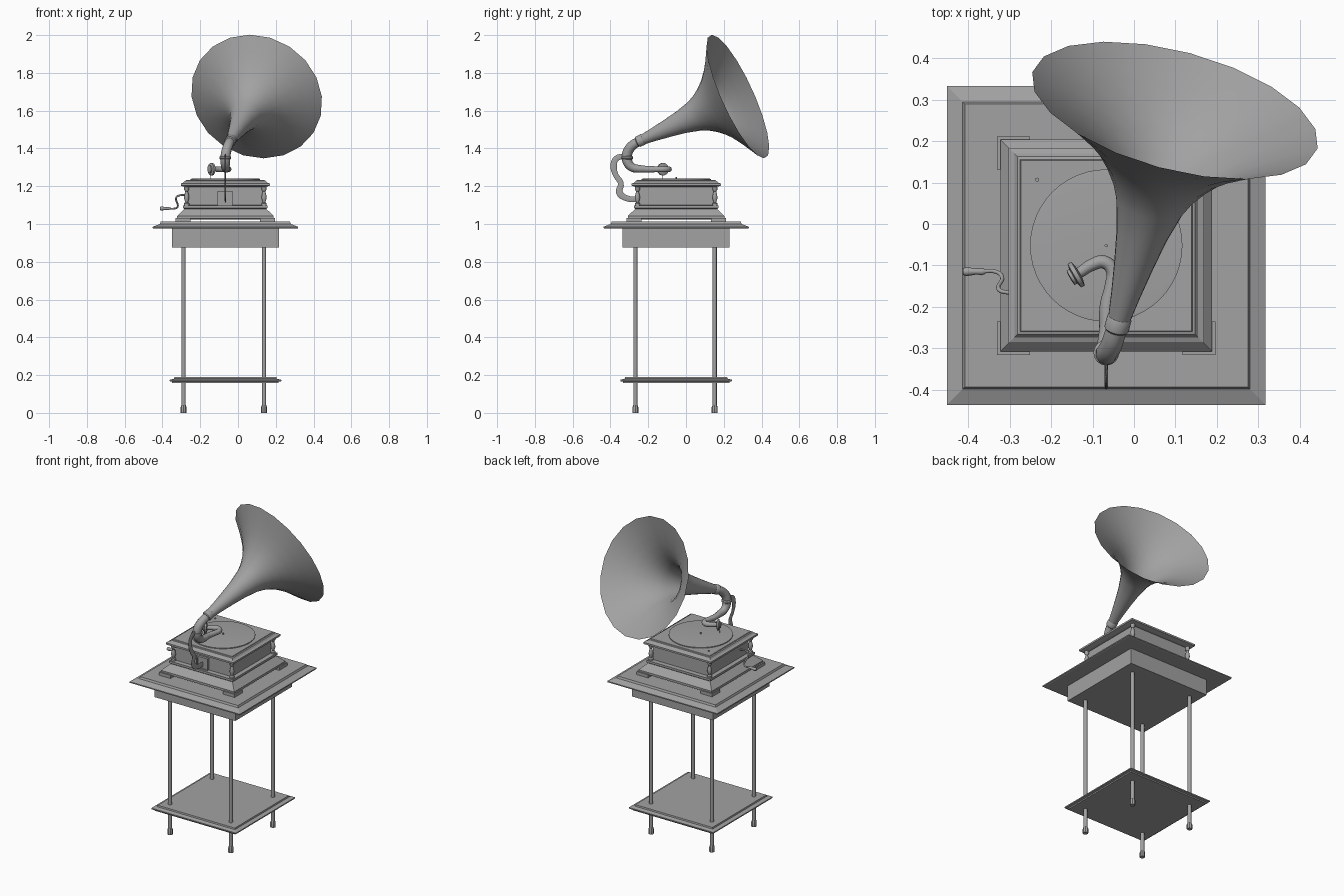
import bpy, bmesh, math
from mathutils import Vector

cube = bpy.data.objects.get("Cube")
if cube:
    bpy.data.objects.remove(cube, do_unlink=True)

GREY = (0.36, 0.36, 0.36, 1)
mat = bpy.data.materials.new("plain grey")
mat.use_nodes = True
mat.diffuse_color = GREY
bsdf = next(n for n in mat.node_tree.nodes if n.type == 'BSDF_PRINCIPLED')
bsdf.inputs["Base Color"].default_value = GREY
bsdf.inputs["Roughness"].default_value = 0.7

CX, CY = -0.067, -0.052          # shared centre of table and cabinet
CORNERS = [(sx, sy) for sx in (-1, 1) for sy in (-1, 1)]


def finish(ob, angle=40):
    ob.data.materials.clear()
    ob.data.materials.append(mat)
    bpy.ops.object.select_all(action='DESELECT')
    ob.select_set(True)
    bpy.context.view_layer.objects.active = ob
    bpy.ops.object.shade_smooth_by_angle(angle=math.radians(angle))
    return ob


def from_bmesh(name, bm, angle=40):
    me = bpy.data.meshes.new(name)
    bm.to_mesh(me)
    bm.free()
    ob = bpy.data.objects.new(name, me)
    bpy.context.collection.objects.link(ob)
    return finish(ob, angle)


def rings_mesh(rings, caps=True):
    """Skin a stack of closed loops of points."""
    bm = bmesh.new()
    loops = [[bm.verts.new(p) for p in ring] for ring in rings]
    n = len(loops[0])
    for a, b in zip(loops, loops[1:]):
        for i in range(n):
            j = (i + 1) % n
            bm.faces.new((a[i], a[j], b[j], b[i]))
    if caps:
        bm.faces.new(loops[0][::-1])
        bm.faces.new(loops[-1])
    return bm


def moulding(name, profile, cx=CX, cy=CY):
    """Square slab with a moulded edge; profile is (half width, height)."""
    square = [(-1, -1), (1, -1), (1, 1), (-1, 1)]
    rings = [[(cx + h * x, cy + h * y, z) for x, y in square] for h, z in profile]
    return from_bmesh(name, rings_mesh(rings), 1)


def lathe(name, profile, loc, axis=(0, 0, 1), segs=16, caps=True, angle=40):
    """Turned part; profile is (radius, distance along axis)."""
    turns = [math.tau * i / segs for i in range(segs)]
    rings = [[(r * math.cos(t), r * math.sin(t), z) for t in turns] for r, z in profile]
    ob = from_bmesh(name, rings_mesh(rings, caps), angle)
    ob.location = loc
    ob.rotation_euler = Vector(axis).to_track_quat('Z', 'Y').to_euler()
    return ob


def box(name, loc, size):
    bm = bmesh.new()
    bmesh.ops.create_cube(bm, size=1)
    bmesh.ops.scale(bm, vec=size, verts=bm.verts)
    bmesh.ops.translate(bm, vec=loc, verts=bm.verts)
    return from_bmesh(name, bm, 1)


def tube(name, points, radii, resolution=5):
    """Smooth bent tube through points with a radius at each."""
    cu = bpy.data.curves.new(name, 'CURVE')
    cu.dimensions = '3D'
    cu.bevel_depth = 1
    cu.bevel_resolution = 3
    cu.resolution_u = resolution
    cu.use_fill_caps = True
    sp = cu.splines.new('BEZIER')
    sp.bezier_points.add(len(points) - 1)
    for bp, p, r in zip(sp.bezier_points, points, radii):
        bp.co = p
        bp.radius = r
        bp.handle_left_type = bp.handle_right_type = 'AUTO'
    ob = bpy.data.objects.new(name, cu)
    bpy.context.collection.objects.link(ob)
    bpy.ops.object.select_all(action='DESELECT')
    ob.select_set(True)
    bpy.context.view_layer.objects.active = ob
    bpy.ops.object.convert(target='MESH')
    return finish(bpy.context.view_layer.objects.active, 50)


# Table
moulding("table_top", [(0.375, 0.975), (0.385, 0.978), (0.385, 0.985),
                       (0.347, 1.0), (0.342, 1.012)])
moulding("table_apron", [(0.283, 0.876), (0.283, 0.976)])
moulding("lower_shelf", [(0.282, 0.157), (0.282, 0.165), (0.296, 0.168), (0.296, 0.175),
                         (0.272, 0.181), (0.27, 0.19)])
for sx, sy in CORNERS:
    at = (-0.075 + 0.213 * sx, -0.058 + 0.21 * sy, 0)
    lathe("table_leg", [(0.011, 0.03), (0.011, 0.88)], at, segs=12)
    lathe("table_foot", [(0.016, 0), (0.016, 0.03), (0.011, 0.042)], at, segs=8)

# Cabinet
moulding("cabinet_plinth", [(0.246, 1.025), (0.256, 1.028), (0.256, 1.042),
                            (0.217, 1.08), (0.223, 1.085), (0.223, 1.098), (0.2, 1.1)])
moulding("cabinet_body", [(0.197, 1.095), (0.197, 1.2)])
moulding("cabinet_lid", [(0.21, 1.195), (0.236, 1.203), (0.236, 1.214), (0.222, 1.219),
                         (0.215, 1.228), (0.208, 1.23), (0.206, 1.234)])
for sx, sy in CORNERS:
    box("corner_foot", (CX + 0.224 * sx, CY + 0.224 * sy, 1.021), (0.08, 0.08, 0.022))
    lathe("corner_baluster",
          [(0.014, 0), (0.014, 0.012), (0.007, 0.018), (0.014, 0.04), (0.012, 0.055),
           (0.007, 0.075), (0.013, 0.085), (0.013, 0.1)],
          (CX + 0.205 * sx, CY + 0.205 * sy, 1.097), segs=12)

# Turntable
lathe("turntable", [(0.18, 0), (0.184, 0.002), (0.184, 0.007), (0.176, 0.008)],
      (CX, CY, 1.232), segs=48)
lathe("spindle", [(0.004, 0), (0.004, 0.012)], (CX, CY, 1.238), segs=8)
lathe("brake_knob", [(0.005, 0), (0.005, 0.008)], (-0.234, 0.107, 1.232), segs=8)

# Crank
tube("crank_rod", [(-0.25, -0.164, 1.15), (-0.315, -0.164, 1.15), (-0.327, -0.158, 1.14),
                   (-0.32, -0.125, 1.09), (-0.335, -0.115, 1.082), (-0.37, -0.115, 1.082)],
     [0.005] * 6)
lathe("crank_handle", [(0.006, 0), (0.009, 0.008), (0.007, 0.02), (0.011, 0.045), (0.008, 0.053)],
      (-0.36, -0.115, 1.082), (-1, 0, 0), 12)

# Front bracket: square frame and flat S-shaped support
px, py, pz = -0.069, -0.252, 1.135
box("bracket_plate", (px, py, pz), (0.07, 0.012, 0.07))
for s in (-1, 1):
    box("bracket_frame_side", (px + 0.036 * s, py - 0.003, pz), (0.008, 0.018, 0.08))
    box("bracket_frame_bar", (px, py - 0.003, pz + 0.036 * s), (0.08, 0.018, 0.008))
support = tube("horn_support",
               [(0, -0.255, 1.13), (0, -0.31, 1.135), (0, -0.352, 1.165), (0, -0.345, 1.215),
                (0, -0.372, 1.26), (0, -0.383, 1.305), (0, -0.37, 1.345), (0, -0.32, 1.36)],
               [0.016, 0.016, 0.019, 0.016, 0.015, 0.018, 0.017, 0.014])
support.scale.x = 0.25
support.location.x = CX

# Elbow and tonearm
base = Vector((-0.04, -0.245, 1.44))
axis = Vector((0.139, 0.52, 0.235)).normalized()
tube("horn_elbow", [base, (-0.053, -0.288, 1.412), (-0.065, -0.312, 1.37), (-0.067, -0.31, 1.33),
                    (-0.066, -0.285, 1.3), (-0.063, -0.24, 1.291)],
     [0.025, 0.026, 0.027, 0.026, 0.023, 0.02])
tube("tonearm", [(-0.064, -0.25, 1.292), (-0.065, -0.2, 1.29), (-0.055, -0.15, 1.29),
                 (-0.052, -0.112, 1.29), (-0.072, -0.092, 1.29), (-0.1, -0.098, 1.29),
                 (-0.132, -0.118, 1.29)],
     [0.02, 0.018, 0.016, 0.016, 0.016, 0.015, 0.013])
lathe("elbow_collar", [(0.026, 0), (0.031, 0.004), (0.031, 0.014), (0.026, 0.018)],
      (-0.067, -0.311, 1.342))
lathe("horn_collar", [(0.025, 0), (0.03, 0.005), (0.03, 0.035), (0.026, 0.04)],
      base - axis * 0.015, axis)

# Sound box and needle
box_axis = Vector((-0.87, -0.5, 0))
lathe("sound_box", [(0.018, 0), (0.033, 0.004), (0.033, 0.014), (0.02, 0.017),
                    (0.02, 0.024), (0.012, 0.026)],
      Vector((-0.132, -0.118, 1.29)), box_axis, 20)
lathe("needle", [(0.002, 0), (0.002, 0.045)], (-0.147, -0.126, 1.24), segs=6)

# Flared horn, an open thin sheet
lathe("horn", [(0.025, 0), (0.035, 0.08), (0.048, 0.165), (0.063, 0.25), (0.084, 0.33),
               (0.102, 0.37), (0.128, 0.41), (0.162, 0.45), (0.208, 0.49), (0.265, 0.53),
               (0.313, 0.56), (0.357, 0.587)],
      base, axis, 20, caps=False, angle=60)
